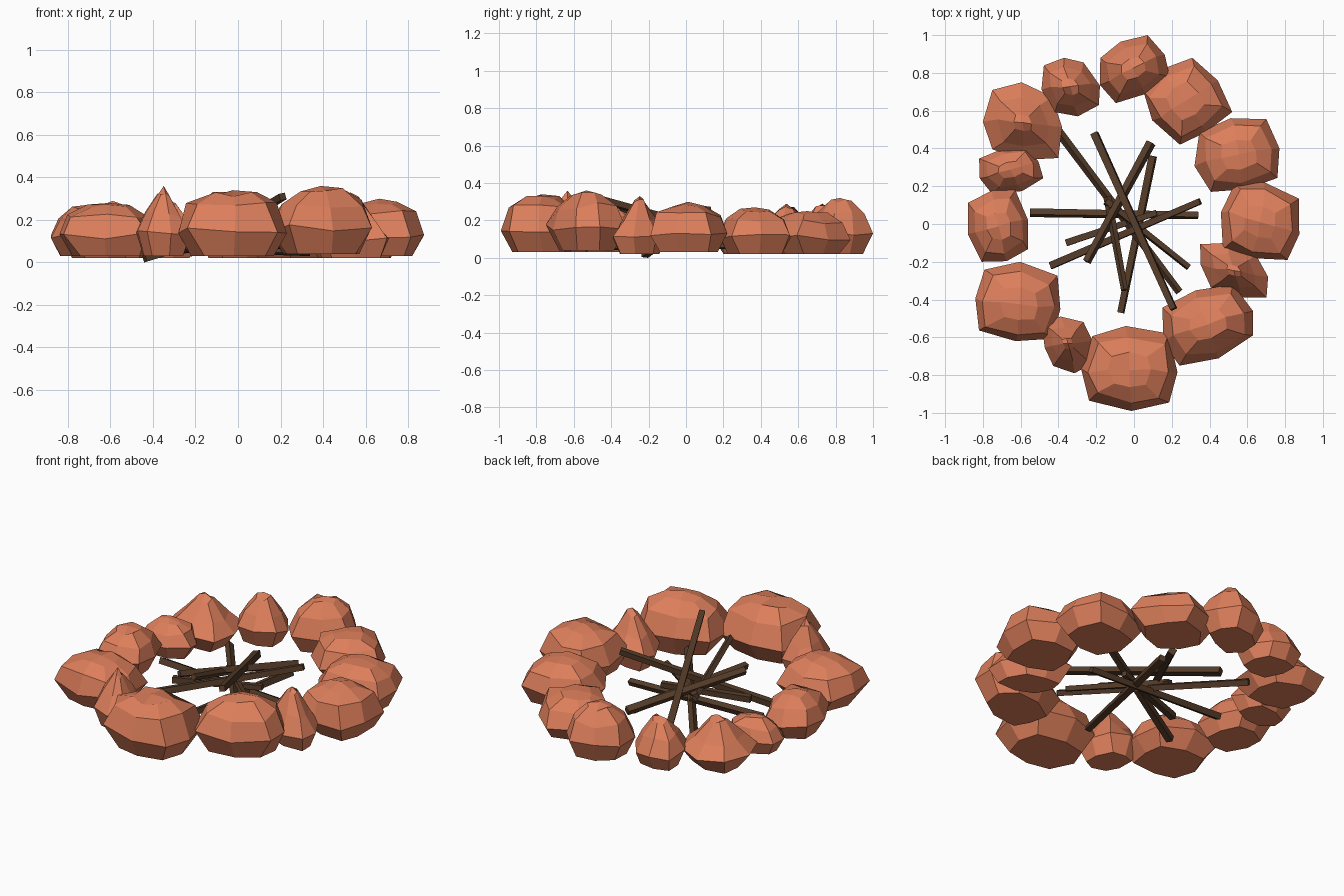
import bpy, math, random
from mathutils import Vector

if "Cube" in bpy.data.objects:
    bpy.data.objects.remove(bpy.data.objects["Cube"])

random.seed(7)


def material(name, rgb):
    m = bpy.data.materials.new(name)
    m.diffuse_color = (*rgb, 1)
    m.use_nodes = True
    m.node_tree.nodes["Principled BSDF"].inputs["Base Color"].default_value = m.diffuse_color
    return m


CLAY = material("clay_stone", (0.72, 0.21, 0.105))
WOOD = material("dark_wood", (0.09, 0.045, 0.022))


def add_mesh(name, verts, faces, mat):
    me = bpy.data.meshes.new(name)
    me.from_pydata(verts, [], faces)
    me.materials.append(mat)
    me.update()
    bpy.context.collection.objects.link(bpy.data.objects.new(name, me))


# Faceted stone: jittered eight-sided rings (square-ish, turned by "turn"
# degrees), then fitted to its bounding box
def stone(i, x0, x1, y0, y1, z0, z1, shear, spike, turn):
    n = 8
    full = [(0, .72), (.38, 1), (.76, .80), (.95, .42)]
    thin = [(0, .72), (.32, 1), (.58, .62), (.90, .20)]
    wobble = [random.uniform(.95, 1.05) for _ in range(n)]
    pts = []
    for r, (a, b) in enumerate(zip(full, thin)):
        z = a[0] + (b[0] - a[0]) * spike
        rad = a[1] + (b[1] - a[1]) * spike
        for k in range(n):
            t = math.radians(turn) + math.tau * k / n + random.uniform(-.08, .08)
            corner = 1.16 if k % 2 else 1.0
            q = rad * corner * wobble[k] * random.uniform(.95, 1.05)
            x, y = q * math.cos(t), q * math.sin(t)
            dz = 0 if r == 0 else random.uniform(-.06, .06)
            pts.append([x + shear * y, y + shear * x, min(z + dz, .97)])
    pts.append([0, 0, 1])
    for axis, lo, hi in ((0, x0, x1), (1, y0, y1), (2, z0, z1)):
        a, b = min(p[axis] for p in pts), max(p[axis] for p in pts)
        for p in pts:
            p[axis] = lo + (p[axis] - a) / (b - a) * (hi - lo)
    faces = [tuple(reversed(range(n)))]
    for r in range(3):
        for k in range(n):
            m = (k + 1) % n
            faces.append((r*n + k, r*n + m, (r+1)*n + m, (r+1)*n + k))
    top = 3 * n
    for k in range(0, n, 2):
        faces.append((top + k, top + k + 1, top + (k + 2) % n, 4 * n))
    add_mesh(f"ring_stone_{i + 1}", pts, faces, CLAY)


# x range, y range, z range, diagonal lean, pointedness, turn
STONES = [
    (-.18, .19, .64, 1.00, .02, .32, .10, .35, 25),
    (.05, .52, .42, .88, .02, .25, 0, 0, 35),
    (.32, .77, .17, .56, .02, .27, .06, .1, 10),
    (.46, .875, -.19, .22, .03, .30, -.05, .1, -12),
    (.35, .71, -.39, -.10, .02, .33, -.2, 1, 0),
    (.15, .63, -.75, -.32, .04, .36, .10, .1, 20),
    (-.28, .23, -.99, -.54, .03, .34, 0, 0, 0),
    (-.49, -.22, -.79, -.49, .03, .36, -.1, 1, 10),
    (-.84, -.39, -.62, -.20, .03, .28, -.03, 0, -5),
    (-.88, -.56, -.20, .18, .03, .27, -.03, .2, 15),
    (-.82, -.48, .16, .41, .02, .22, .05, .3, 20),
    (-.80, -.38, .34, .75, .02, .29, -.08, .9, 0),
    (-.49, -.18, .57, .88, .02, .29, -.1, .6, 10),
]
for i, s in enumerate(STONES):
    stone(i, *s)


# Tapered four-sided stick between two points
def stick(i, a, b, r):
    a, b = Vector(a), Vector(b)
    d = (b - a).normalized()
    side = d.cross(Vector((0, 0, 1))).normalized()
    up = side.cross(d)
    verts = []
    for c, rad in ((a, r), (b, r * .85)):
        for k in range(4):
            t = math.tau * k / 4 + .6 + i * .3
            verts.append(c + side * rad * math.cos(t) + up * rad * math.sin(t))
    low = min(v.z for v in verts)
    if low < 0 or i == 1:
        verts = [v - Vector((0, 0, low)) for v in verts]
    faces = [(3, 2, 1, 0), (4, 5, 6, 7)]
    faces += [(k, (k + 1) % 4, (k + 1) % 4 + 4, k + 4) for k in range(4)]
    add_mesh(f"stick_{i + 1}", verts, faces, WOOD)


# Crossed pile of sticks
STICKS = [
    ((-.21, .48, .05), (.21, -.45, .31), .027),
    ((-.44, -.22, .03), (.35, .12, .27), .026),
    ((-.55, .06, .08), (.34, .045, .05), .025),
    ((-.40, .49, .05), (.24, -.36, .12), .024),
    ((.09, .43, .09), (-.25, -.20, .18), .027),
    ((.10, .36, .07), (-.07, -.47, .06), .026),
    ((-.36, -.10, .08), (.12, .06, .10), .025),
    ((-.15, .12, .12), (.29, -.23, .07), .022),
    ((-.14, .14, .10), (-.05, -.35, .27), .022),
]
for i, (a, b, r) in enumerate(STICKS):
    stick(i, a, b, r)
